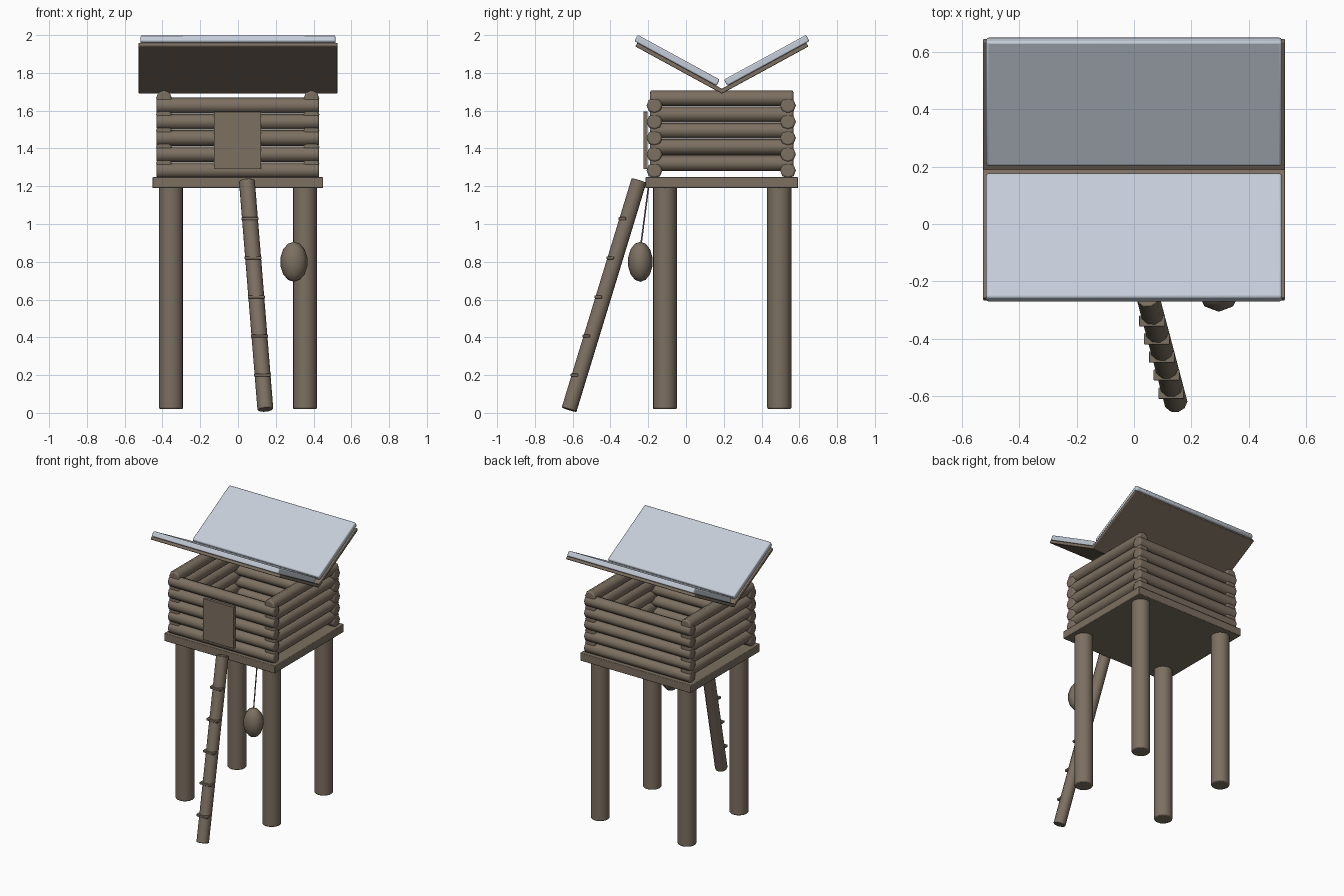
import bpy
from math import radians, sin, cos
from mathutils import Vector, Matrix

if "Cube" in bpy.data.objects:
    bpy.data.objects.remove(bpy.data.objects["Cube"], do_unlink=True)


def material(name, rgb):
    m = bpy.data.materials.new(name)
    m.use_nodes = True
    m.diffuse_color = (*rgb, 1)
    m.node_tree.nodes["Principled BSDF"].inputs["Base Color"].default_value = (*rgb, 1)
    return m


WOOD = material("weathered wood", (0.2, 0.16, 0.118))
ROOF = material("pale blue grey roofing", (0.56, 0.61, 0.69))


def finish(name, mat, bevel=0, segments=2):
    ob = bpy.context.object
    ob.name = name
    ob.data.materials.append(mat)
    if bevel:
        mod = ob.modifiers.new("soft edges", "BEVEL")
        mod.width = bevel
        mod.segments = segments
        mod.limit_method = "ANGLE"
        mod.angle_limit = radians(50)
    bpy.ops.object.shade_smooth_by_angle(angle=radians(50))
    return ob


def box(name, lo, hi, mat=WOOD, bevel=0.004):
    lo, hi = Vector(lo), Vector(hi)
    bpy.ops.mesh.primitive_cube_add(size=1)
    bpy.context.object.data.transform(
        Matrix.Translation((lo + hi) / 2) @ Matrix.Diagonal((*(hi - lo), 1)))
    return finish(name, mat, bevel)


def pole(name, a, b, radius, sides=16, bevel=0.008):
    a, b = Vector(a), Vector(b)
    bpy.ops.mesh.primitive_cylinder_add(vertices=sides, radius=radius, depth=(b - a).length)
    ob = bpy.context.object
    ob.location = (a + b) / 2
    ob.rotation_euler = (b - a).to_track_quat("Z", "Y").to_euler()
    return finish(name, WOOD, bevel)


# Legs and platform
for side, x in (("right", -0.354), ("left", 0.354)):
    for end, y in (("front", -0.112), ("back", 0.494)):
        pole(f"{end}_{side}_leg", (x, y, 0.02), (x, y, 1.2), 0.064)
box("platform", (-0.453, -0.215, 1.19), (0.45, 0.593, 1.248))

# Interlocking log walls
for i in range(5):
    z = 1.283 + 0.086 * i
    for end, y in (("front", -0.167), ("back", 0.54)):
        pole(f"{end}_wall_log_{i + 1}", (-0.432, y, z), (0.43, y, z), 0.042, 8, 0.01)
    z += 0.039
    for side, x in (("right", -0.392), ("left", 0.389)):
        pole(f"{side}_wall_log_{i + 1}", (x, -0.19, z), (x, 0.568, z), 0.042, 8, 0.01)

# Door
box("door", (-0.128, -0.225, 1.29), (0.122, -0.203, 1.595), bevel=0.002)

# Climbing pole with small steps
foot, head = Vector((0.145, -0.619, 0.017)), Vector((0.047, -0.249, 1.23))
pole("climbing_pole", foot, head, 0.042, 10, 0.004)
for i in range(5):
    z = 0.2 + 0.207 * i
    p = foot.lerp(head, (z - foot.z) / (head.z - foot.z))
    box(f"step_{i + 1}", (p.x - 0.045, p.y - 0.047, z - 0.008),
        (p.x + 0.045, p.y - 0.008, z + 0.008), bevel=0.003)

# Hanging sack: sphere, fuller towards the bottom
bpy.ops.mesh.primitive_uv_sphere_add(segments=8, ring_count=7, radius=1)
sack = bpy.context.object
sack.location = (0.296, -0.242, 0.8)
sack.scale = (0.073, 0.066, 0.106)
finish("hanging_sack", WOOD)
pole("sack_rope", (0.294, -0.24, 0.88), (0.294, -0.198, 1.2), 0.004, 6, 0)

# Inward sloping roof: planks with a roofing sheet on top, one per slope
for name, sign in (("front", -1), ("back", 1)):
    tilt = Matrix.Translation((0, 0.19, 1.69)) @ Matrix.Rotation(sign * radians(28.6), 4, "X")
    for part, half, s0, s1, t0, t1, mat, bevel in (
            ("planks", 0.527, 0, 0.522, 0, 0.023, WOOD, 0.004),
            ("sheet", 0.516, 0.045, 0.54, 0.022, 0.06, ROOF, 0.008)):
        ys = sorted((sign * s0, sign * s1))
        ob = box(f"{name}_roof_{part}", (-half, ys[0], t0), (half, ys[1], t1), mat, bevel)
        ob.matrix_world = tilt
